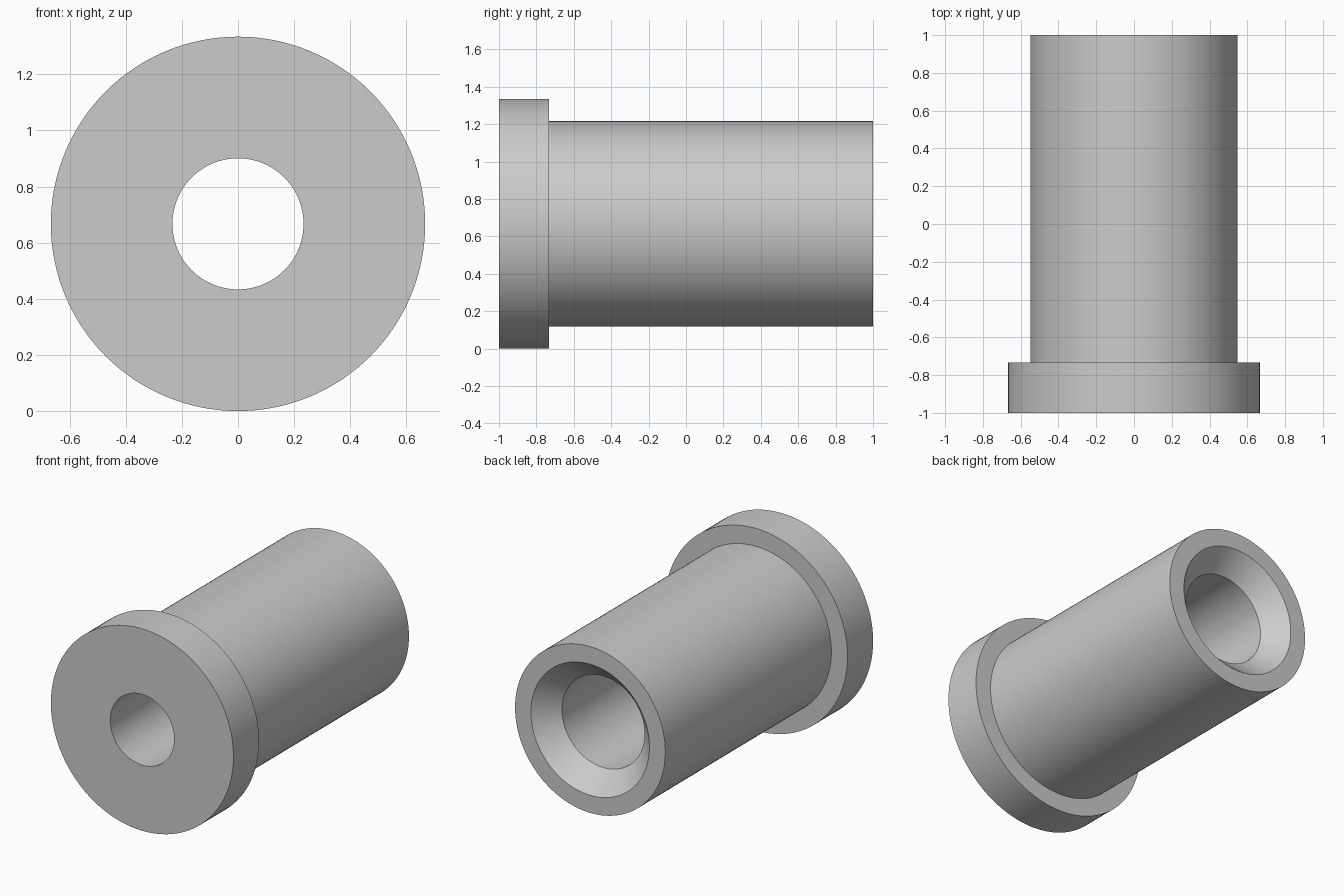
import bpy, bmesh, math
from mathutils import Vector

cube = bpy.data.objects.get("Cube")
if cube:
    bpy.data.objects.remove(cube, do_unlink=True)

SEGMENTS = 128
CENTRE_Z = 0.667

# Half section of the sleeve as (radius, y), a closed loop
section = [
    (0.2335, -1.0), (0.667, -1.0),      # front face of the flange
    (0.667, -0.733), (0.549, -0.733),   # flange rim and shoulder
    (0.549, 1.0), (0.433, 1.0),         # barrel and back rim
    (0.302, 0.863),                     # countersink
    (0.302, -0.15), (0.2335, -0.15),    # wide bore, stepping to narrow bore
]

# Revolve the section around the y axis
bm = bmesh.new()
verts = [bm.verts.new((r, y, 0)) for r, y in section]
edges = [bm.edges.new((a, b)) for a, b in zip(verts, verts[1:] + verts[:1])]
bmesh.ops.spin(bm, geom=verts + edges, cent=(0, 0, 0), axis=(0, 1, 0),
               angle=math.tau, steps=SEGMENTS, use_merge=True)
bmesh.ops.remove_doubles(bm, verts=bm.verts[:], dist=1e-5)
bmesh.ops.recalc_face_normals(bm, faces=bm.faces[:])
bmesh.ops.translate(bm, verts=bm.verts[:], vec=Vector((0, 0, CENTRE_Z)))
mesh = bpy.data.meshes.new("flanged_sleeve")
bm.to_mesh(mesh)
bm.free()

# Plain grey material
grey = bpy.data.materials.new("plain grey")
grey.use_nodes = True
colour = (0.6, 0.6, 0.6, 1)
grey.diffuse_color = colour
grey.node_tree.nodes["Principled BSDF"].inputs["Base Color"].default_value = colour
mesh.materials.append(grey)

sleeve = bpy.data.objects.new("flanged_sleeve", mesh)
bpy.context.collection.objects.link(sleeve)

# Smooth round walls with sharp rims
bpy.context.view_layer.objects.active = sleeve
sleeve.select_set(True)
bpy.ops.object.shade_smooth_by_angle(angle=math.radians(30))
